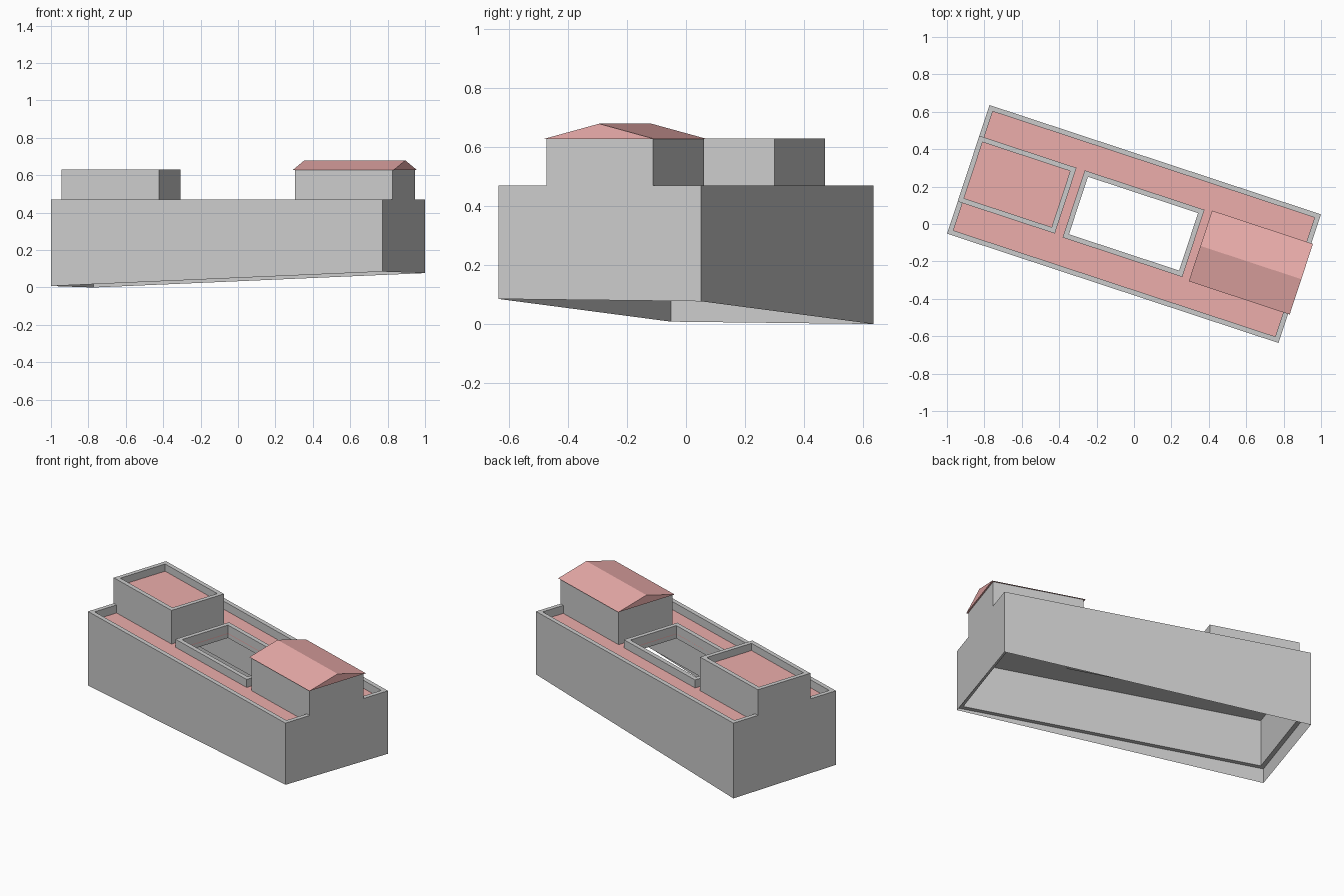
import bpy, bmesh, math

if "Cube" in bpy.data.objects:
    bpy.data.objects.remove(bpy.data.objects["Cube"])

ANGLE = math.radians(-18.25)   # whole building is turned on its plot
HL, HW, T = 0.933, 0.362, 0.027  # half length, half width, wall thickness

red = bpy.data.materials.new("roof_red")
red.diffuse_color = (0.84, 0.42, 0.41, 1)
red.use_nodes = True
red.node_tree.nodes["Principled BSDF"].inputs["Base Color"].default_value = red.diffuse_color


def finish(name, bm, mat=None, fix=True):
    if fix:
        bmesh.ops.recalc_face_normals(bm, faces=bm.faces)
    me = bpy.data.meshes.new(name)
    bm.to_mesh(me)
    bm.free()
    ob = bpy.data.objects.new(name, me)
    ob.rotation_euler.z = ANGLE
    bpy.context.collection.objects.link(ob)
    if mat:
        me.materials.append(mat)
    return ob


def loop(bm, rect, z):
    u0, u1, v0, v1 = rect
    pts = [(u0, v0), (u1, v0), (u1, v1), (u0, v1)]
    return [bm.verts.new((u, v, z(u, v) if callable(z) else z)) for u, v in pts]


def bridge(bm, a, b):
    for i in range(4):
        j = (i + 1) % 4
        bm.faces.new((a[i], a[j], b[j], b[i]))


def inset(rect, t):
    return (rect[0] + t, rect[1] - t, rect[2] + t, rect[3] - t)


def frame(name, outer, inner, z0, z1, mat=None):
    """Rectangular ring: walls, parapets and roofs with an opening."""
    bm = bmesh.new()
    rings = [loop(bm, outer, z0), loop(bm, outer, z1),
             loop(bm, inner, z1), loop(bm, inner, z0)]
    for i in range(4):
        bridge(bm, rings[i], rings[(i + 1) % 4])
    return finish(name, bm, mat)


def box(name, rect, z0, z1, mat=None):
    bm = bmesh.new()
    a, b = loop(bm, rect, z0), loop(bm, rect, z1)
    bridge(bm, a, b)
    bm.faces.new(a)
    bm.faces.new(b)
    return finish(name, bm, mat)


main = (-HL, HL, -HW, HW)
court = (-0.340, 0.334, -0.188, 0.190)
tower = (-HL, -0.386, -0.181, 0.189)
block = (0.383, HL, -0.191, 0.190)

# Main walls with parapet, level at the bottom inside
frame("main_walls", main, inset(main, T), 0.10, 0.47)

# Thin outer skirt following the sloping ground
bm = bmesh.new()
ground = loop(bm, main, lambda u, v: 0.0425 + 0.0385 * u / HL - 0.004 * v / HW)
bridge(bm, ground, loop(bm, main, 0.10))
finish("ground_skirt", bm, fix=False)

# Flat roof around the open courtyard
frame("ceiling_slab", inset(main, T), inset(court, T), 0.395, 0.415)
frame("main_roof", inset(main, T), inset(court, T), 0.415, 0.42, red)
frame("courtyard_parapet", court, inset(court, T), 0.39, 0.47)

# Raised flat-roofed block at the left end
frame("tower_walls", tower, inset(tower, T), 0.41, 0.63)
box("tower_roof", inset(tower, T), 0.57, 0.585, red)

# Raised gabled block at the right end
box("gable_block_walls", block, 0.41, 0.628)
bm = bmesh.new()
ends = [[bm.verts.new((u, v, z)) for v, z in
         ((-0.199, 0.628), (0, 0.68), (0.199, 0.628))] for u in (0.374, 0.942)]
for i in range(3):
    j = (i + 1) % 3
    bm.faces.new((ends[0][i], ends[0][j], ends[1][j], ends[1][i]))
for e in ends:
    bm.faces.new(e)
finish("gable_roof", bm, red)
